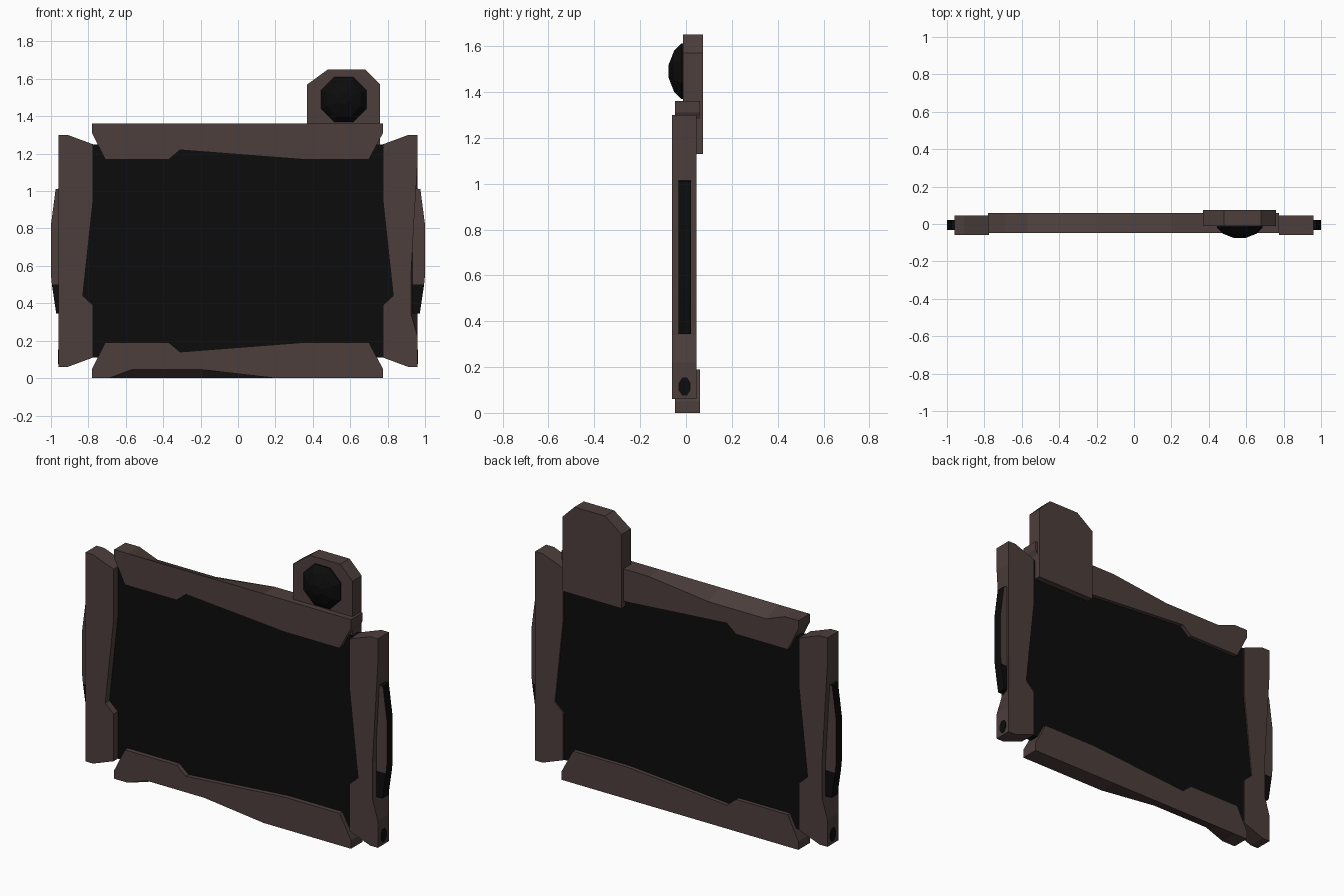
import bpy, bmesh, math

if "Cube" in bpy.data.objects:
    bpy.data.objects.remove(bpy.data.objects["Cube"])


def make_mat(name, rgb):
    m = bpy.data.materials.new(name)
    m.diffuse_color = (*rgb, 1)
    m.use_nodes = True
    m.node_tree.nodes["Principled BSDF"].inputs["Base Color"].default_value = m.diffuse_color
    return m


BROWN = make_mat("dark brown casing", (0.073, 0.049, 0.046))
BLACK = make_mat("black glass", (0.0036, 0.0036, 0.0036))


def finish(name, bm, mats):
    bmesh.ops.recalc_face_normals(bm, faces=bm.faces)
    me = bpy.data.meshes.new(name)
    bm.to_mesh(me)
    bm.free()
    for m in mats:
        me.materials.append(m)
    ob = bpy.data.objects.new(name, me)
    bpy.context.collection.objects.link(ob)
    return ob


def loft(name, rings, mats):
    """Join closed rings of 3D points and cap both ends."""
    bm = bmesh.new()
    vr = [[bm.verts.new(p) for p in r] for r in rings]
    n = len(rings[0])
    for a, b in zip(vr, vr[1:]):
        for i in range(n):
            j = (i + 1) % n
            bm.faces.new((a[i], a[j], b[j], b[i]))
    bm.faces.new(vr[0])
    bm.faces.new(vr[-1])
    return finish(name, bm, mats)


def prism(name, front, y0, y1, mats, back=None):
    back = back or front
    return loft(name, [[(x, y0, z) for x, z in front],
                       [(x, y1, z) for x, z in back]], mats)


# screen panel
prism("screen", [(-.84, .11), (.84, .11), (.84, 1.25), (-.84, 1.25)],
      -.02, .037, [BLACK])

# top and bottom rails: the outer edge is carved on one side
inner = [(.775, 1.31), (.70, 1.17), (.34, 1.17), (-.31, 1.22),
         (-.37, 1.17), (-.71, 1.17), (-.78, 1.31)]
outer_x = [-.78, -.69, -.57, -.19, .2, .775]
carve = [0, 0, .045, .045, 0, 0]
plain = inner + [(x, 1.36) for x in outer_x]
carved = inner + [(x, 1.36 - d) for x, d in zip(outer_x, carve)]
prism("top_rail", plain, -.047, .06, [BROWN], carved)


def flip(pts):
    return [(x, 1.36 - z) for x, z in pts]


prism("bottom_rail", flip(carved), -.047, .06, [BROWN], flip(plain))

# side rails: carved on the front (right) or the back (left)
inner = [(.91, 1.30), (.775, 1.25), (.775, .95), (.83, .44),
         (.775, .39), (.775, .11), (.91, .06)]
outer_z = [.06, .22, .34, .56, 1.15, 1.30]
carve = [0, 0, .035, .035, 0, 0]
plain = inner + [(.96, z) for z in outer_z]
carved = inner + [(.96 - d, z) for z, d in zip(outer_z, carve)]


def mirror(pts, s):
    return [(s * x, z) for x, z in pts]


for side, s in (("right", 1), ("left", -1)):
    a, b = (carved, plain) if s > 0 else (plain, carved)
    prism(side + "_rail", mirror(a, s), -.06, .045, [BROWN], mirror(b, s))

    # grip: brown cheeks with a black outer strip, black lower end
    upper = [(.92, .50), (.995, .50), (1.0, .55), (1.0, .82),
             (.975, 1.01), (.92, 1.02)]
    grip = prism(side + "_grip", mirror(upper, s), -.033, .022, [BROWN, BLACK])
    for p in grip.data.polygons:
        p.material_index = 0 if abs(p.normal.y) > .5 else 1
    lower = [(.92, .345), (.972, .345), (.995, .50), (.92, .50)]
    prism(side + "_grip_end", mirror(lower, s), -.033, .022, [BLACK])

    # small octagonal port near the lower end
    ring = [(-.006 + .028 * math.cos(math.pi * (k + .5) / 4),
             .115 + .042 * math.sin(math.pi * (k + .5) / 4)) for k in range(8)]
    loft(side + "_port", [[(s * x, y, z) for y, z in ring] for x in (.957, .963)],
         [BLACK])

# camera housing
prism("camera_housing", [(.37, 1.13), (.76, 1.13), (.76, 1.57), (.68, 1.65),
                         (.48, 1.65), (.37, 1.57)], -.012, .075, [BROWN])

# faceted lens
rings = []
for y, r in ((-.005, .131), (-.02, .131), (-.052, .097), (-.076, .03)):
    rings.append([(.565 + r * math.cos(math.pi * (k + .5) / 4), y,
                   1.49 + r * math.sin(math.pi * (k + .5) / 4)) for k in range(8)])
loft("camera_lens", rings, [BLACK])
